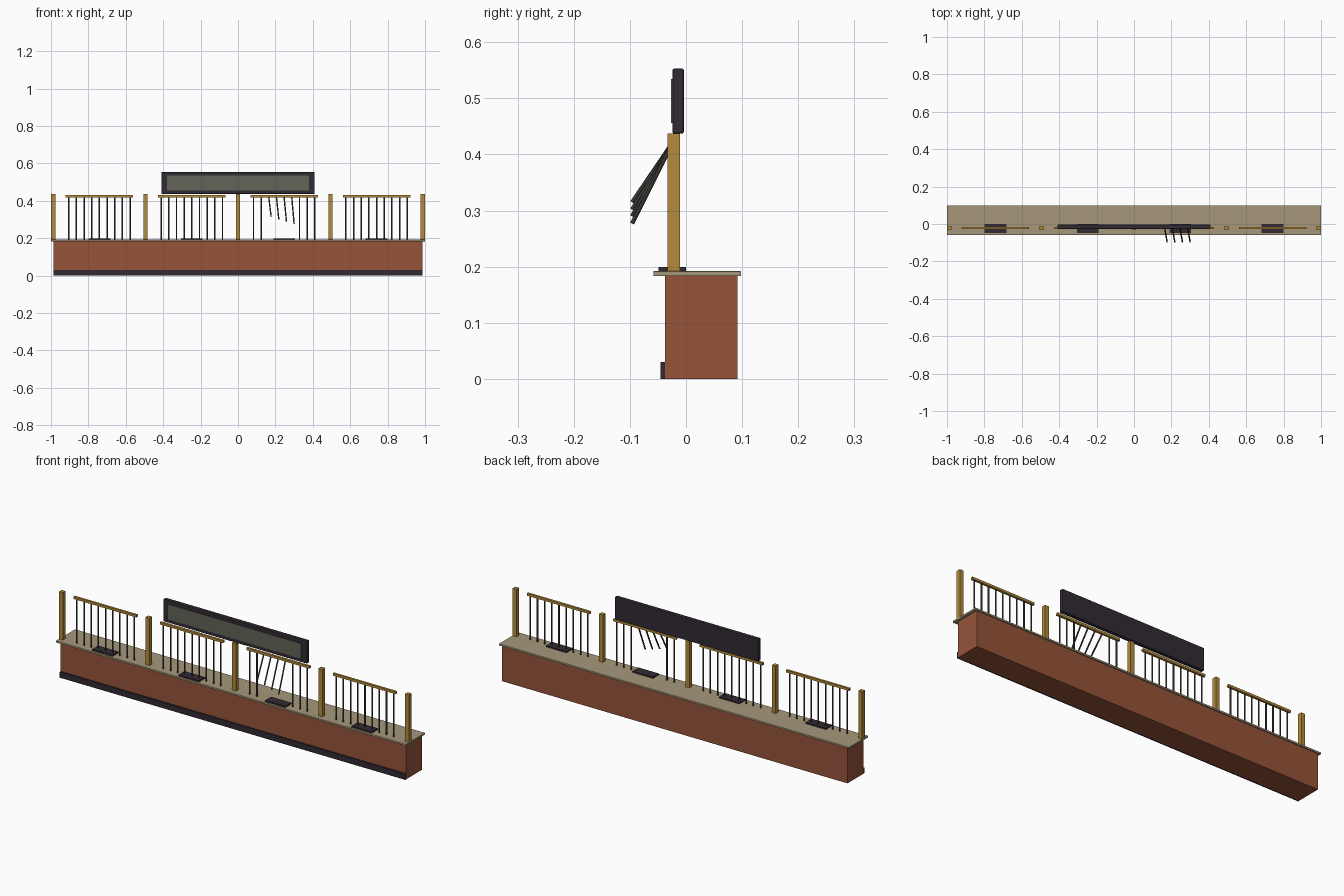
import bpy
from mathutils import Vector

if "Cube" in bpy.data.objects:
    bpy.data.objects.remove(bpy.data.objects["Cube"])


def material(name, r, g, b):
    lin = [((c / 255 + 0.055) / 1.055) ** 2.4 for c in (r, g, b)]
    m = bpy.data.materials.new(name)
    m.diffuse_color = (*lin, 1)
    m.use_nodes = True
    m.node_tree.nodes["Principled BSDF"].inputs["Base Color"].default_value = m.diffuse_color
    return m


BRICK = material("red_brown_wood", 150, 84, 58)
STONE = material("tan_stone", 166, 152, 122)
BRASS = material("brass", 180, 138, 58)
DARK = material("dark_plum", 50, 42, 52)
IRON = material("iron_grey", 72, 71, 66)
GLASS = material("grey_green_panel", 98, 100, 87)


def box(name, x, y, z, mat, bevel=0.0):
    """Box from (min, max) ranges on each axis."""
    bpy.ops.mesh.primitive_cube_add(size=1, location=[sum(r) / 2 for r in (x, y, z)])
    ob = bpy.context.object
    ob.name = name
    ob.scale = [r[1] - r[0] for r in (x, y, z)]
    bpy.ops.object.transform_apply(location=False, rotation=False, scale=True)
    ob.data.materials.append(mat)
    if bevel:
        mod = ob.modifiers.new("bevel", 'BEVEL')
        mod.width = bevel
        mod.segments = 2
    return ob


def rod(name, a, b, radius, mat):
    """Round bar between two points."""
    a, b = Vector(a), Vector(b)
    bpy.ops.mesh.primitive_cylinder_add(vertices=8, radius=radius,
                                        depth=(b - a).length, location=(a + b) / 2)
    ob = bpy.context.object
    ob.name = name
    ob.rotation_euler = (b - a).to_track_quat('Z', 'Y').to_euler()
    ob.data.materials.append(mat)
    bpy.ops.object.shade_smooth_by_angle()
    return ob


# Counter
box("counter_body", (-0.987, 0.987), (-0.037, 0.092), (0, 0.183), BRICK)
box("kick_plate", (-0.987, 0.987), (-0.045, -0.037), (0, 0.03), DARK)
box("counter_top", (-1, 1), (-0.058, 0.098), (0.183, 0.192), STONE, 0.001)

# Posts between the teller bays
for i in range(5):
    x = (i - 2) * 0.494
    box(f"post_{i + 1}", (x - 0.011, x + 0.011), (-0.033, -0.011), (0.192, 0.437), BRASS)

# Teller bays: rail, tray and bars; the third bay has four bent bars
BENT_END_Z = {2: 0.315, 3: 0.302, 4: 0.29, 5: 0.277}
for bay in range(4):
    cx = (bay - 1.5) * 0.494
    box(f"rail_{bay + 1}", (cx - 0.18, cx + 0.18), (-0.028, -0.016), (0.418, 0.43), BRASS)
    box(f"tray_{bay + 1}", (cx - 0.058, cx + 0.058), (-0.049, 0.0), (0.192, 0.199), DARK)
    for k in range(9):
        x = cx + (k - 4) * 0.041
        if bay == 2 and k in BENT_END_Z:
            rod(f"bent_bar_{k + 1}", (x - 0.001, -0.022, 0.424),
                (x + 0.012, -0.096, BENT_END_Z[k]), 0.0037, IRON)
        else:
            rod(f"bar_{bay + 1}_{k + 1}", (x, -0.022, 0.192), (x, -0.022, 0.42), 0.0037, IRON)

# Sign board above the posts
box("sign_board", (-0.41, 0.41), (-0.024, -0.004), (0.437, 0.553), DARK, 0.003)
box("sign_panel", (-0.38, 0.38), (-0.027, -0.023), (0.456, 0.534), GLASS)
